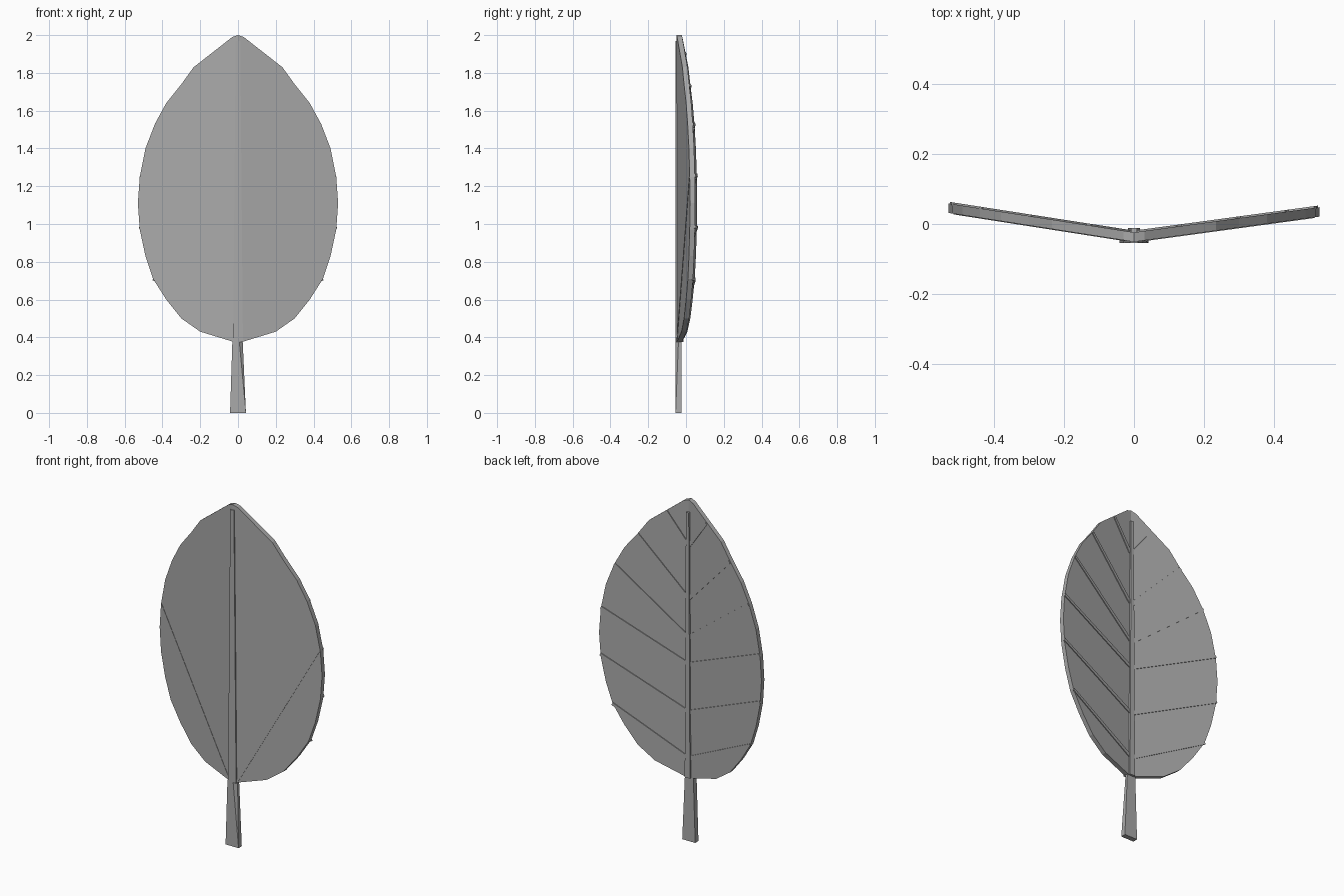
import bpy, bmesh
from mathutils import Vector

if "Cube" in bpy.data.objects:
    bpy.data.objects.remove(bpy.data.objects["Cube"], do_unlink=True)

grey = bpy.data.materials.new("leaf grey")
grey.use_nodes = True
grey.diffuse_color = (0.4, 0.4, 0.4, 1)
bsdf = grey.node_tree.nodes["Principled BSDF"]
bsdf.inputs["Base Color"].default_value = grey.diffuse_color
bsdf.inputs["Roughness"].default_value = 0.8


def add_prism(bm, outline, front, back):
    """Plate with an (x, z) outline between two depth functions."""
    f = [bm.verts.new((x, front(x, z), z)) for x, z in outline]
    b = [bm.verts.new((x, back(x, z), z)) for x, z in outline]
    bm.faces.new(f)
    bm.faces.new(b[::-1])
    n = len(outline)
    for i in range(n):
        j = (i + 1) % n
        # Leave the shared centre line open so the halves weld together
        if abs(outline[i][0]) + abs(outline[j][0]) > 1e-6:
            bm.faces.new((f[i], b[i], b[j], f[j]))


def finish(bm, name):
    bmesh.ops.remove_doubles(bm, verts=bm.verts, dist=1e-5)
    bmesh.ops.recalc_face_normals(bm, faces=bm.faces)
    mesh = bpy.data.meshes.new(name)
    bm.to_mesh(mesh)
    bm.free()
    mesh.materials.append(grey)
    obj = bpy.data.objects.new(name, mesh)
    bpy.context.collection.objects.link(obj)
    return obj


def slope(x):
    return 0.136 * x if x > 0 else -0.156 * x


def blade_front(x, z):
    return -0.051 + slope(x)


def blade_back(x, z):
    return -0.024 + slope(x)


def strip(start, end, w0, w1):
    """Tapered (x, z) quad around a line."""
    a, b = Vector(start), Vector(end)
    side = Vector((a.y - b.y, b.x - a.x)).normalized()
    return [tuple(p) for p in (a + side * w0, a - side * w0, b - side * w1, b + side * w1)]


# Folded blade, two flat halves
half = [(0, 0.375), (0.02, 0.375), (0.2, 0.43), (0.3, 0.5), (0.38, 0.6), (0.45, 0.71),
        (0.49, 0.83), (0.52, 0.97), (0.53, 1.11), (0.52, 1.25), (0.49, 1.4),
        (0.44, 1.53), (0.38, 1.64), (0.3, 1.74), (0.235, 1.83), (0.03, 1.99), (0, 2.0)]
bm = bmesh.new()
for s in (1, -1):
    add_prism(bm, [(s * x, z) for x, z in half], blade_front, blade_back)
finish(bm, "leaf_blade")

# Raised side veins on the back: inner height, outer end
veins = [(0.49, 0.45, 0.71), (0.76, 0.522, 0.985), (1.04, 0.518, 1.26),
         (1.20, 0.438, 1.53), (1.43, 0.30, 1.735), (1.74, 0.13, 1.905)]
bm = bmesh.new()
for s in (1, -1):
    for z0, x1, z1 in veins:
        quad = strip((s * 0.008, z0), (s * x1, z1), 0.011, 0.008)
        add_prism(bm, quad, lambda x, z: blade_back(x, z) - 0.004,
                  lambda x, z: blade_back(x, z) + 0.005)
finish(bm, "back_side_veins")

# Fine creases on the front
bm = bmesh.new()
for s in (1, -1):
    quad = strip((s * 0.025, 0.38), (s * 0.515, 1.25), 0.006, 0.001)
    add_prism(bm, quad, lambda x, z: blade_front(x, z) - 0.002,
              lambda x, z: blade_front(x, z) + 0.004)
finish(bm, "front_creases")

# Midrib on both sides of the fold
bm = bmesh.new()
add_prism(bm, strip((0, 0.375), (0, 1.93), 0.017, 0.009),
          lambda x, z: -0.04, lambda x, z: -0.012)
finish(bm, "back_midrib")
bm = bmesh.new()
add_prism(bm, strip((0, 0.375), (0, 1.97), 0.026, 0.012),
          lambda x, z: -0.055, lambda x, z: -0.04)
finish(bm, "front_midrib")

# Stem with a turned facet on its left edge
bm = bmesh.new()
add_prism(bm, [(-0.042, 0), (0.042, 0), (0, 0.45), (-0.03, 0.375)],
          lambda x, z: -0.055, lambda x, z: -0.025)
add_prism(bm, [(0.042, 0), (0.025, 0.375), (0, 0.45)],
          lambda x, z: -0.04 if 0.1 < z < 0.4 else -0.055, lambda x, z: -0.025)
finish(bm, "stem")
